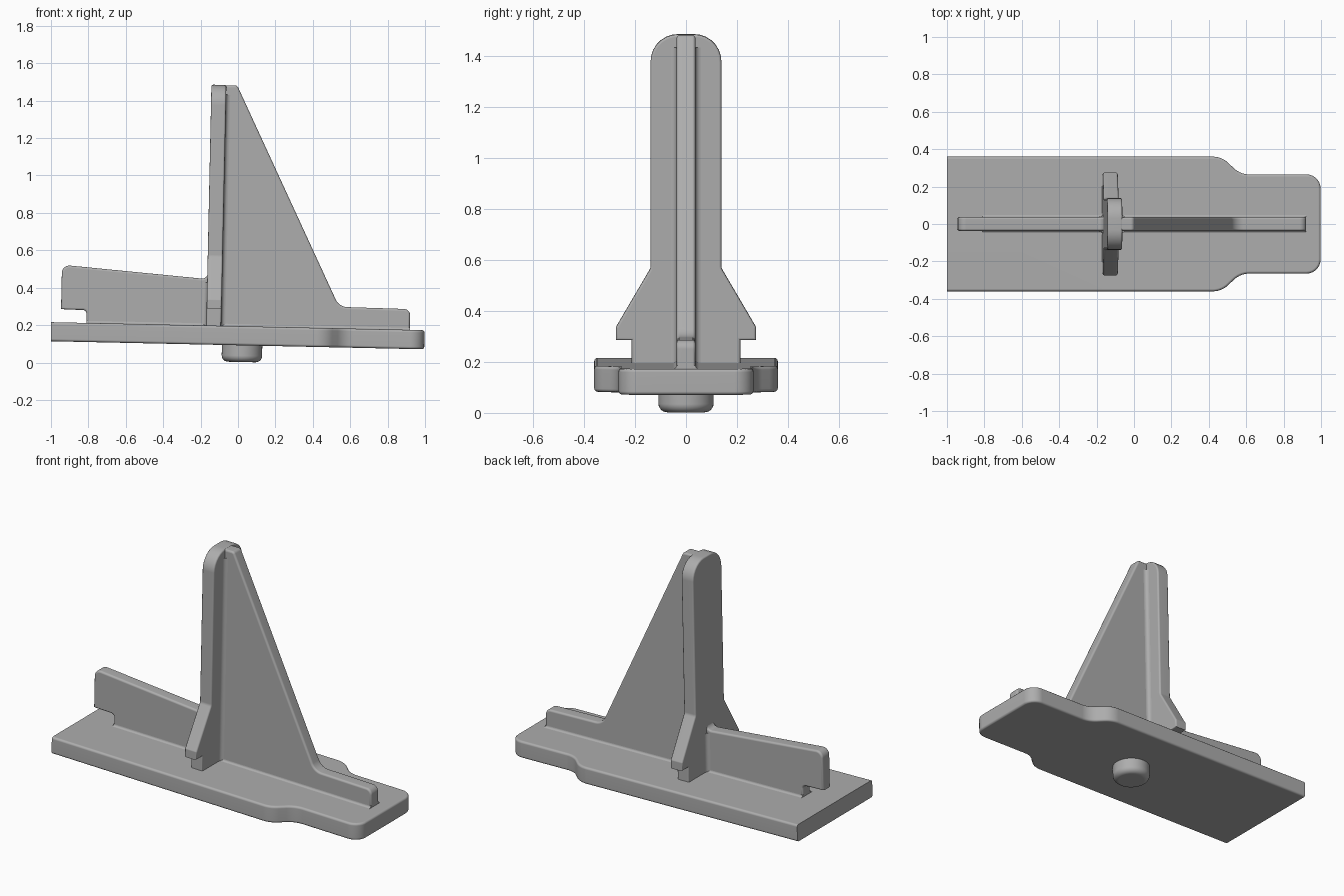
import bpy, bmesh, math
from mathutils import Vector

if "Cube" in bpy.data.objects:
    bpy.data.objects.remove(bpy.data.objects["Cube"])

TILT = 0.0215  # the whole model leans slightly forward

grey = bpy.data.materials.new("plain grey")
grey.diffuse_color = (0.42, 0.42, 0.42, 1)
grey.use_nodes = True
grey.node_tree.nodes["Principled BSDF"].inputs["Base Color"].default_value = grey.diffuse_color

PLANES = {
    "xz": lambda u, v, w: (u, w, v),
    "yz": lambda u, v, w: (w, u, v),
    "xy": lambda u, v, w: (u, v, w),
}


def rounded(points, steps=7):
    """Outline from (u, v, radius) corners, each radius becoming an arc."""
    out = []
    n = len(points)
    for i, (u, v, r) in enumerate(points):
        p = Vector((u, v))
        if r == 0:
            out.append(p)
            continue
        a = (Vector(points[i - 1][:2]) - p).normalized()
        b = (Vector(points[(i + 1) % n][:2]) - p).normalized()
        half = a.angle(b) / 2
        centre = p + (a + b).normalized() * (r / math.sin(half))
        start = p + a * (r / math.tan(half)) - centre
        end = p + b * (r / math.tan(half)) - centre
        sweep = math.pi - 2 * half
        for k in range(steps + 1):
            t = k / steps
            w0 = math.sin((1 - t) * sweep) / math.sin(sweep)
            w1 = math.sin(t * sweep) / math.sin(sweep)
            out.append(centre + start * w0 + end * w1)
    return out


def prism(name, outline, plane, lo, hi, bevel=0.0, segments=3, keep=None):
    """Extrude an outline and soften the rims of both caps."""
    place = PLANES[plane]
    bm = bmesh.new()
    rings = [[bm.verts.new(place(p[0], p[1], w)) for p in outline] for w in (lo, hi)]
    caps = [bm.faces.new(r) for r in rings]
    n = len(outline)
    for i in range(n):
        j = (i + 1) % n
        bm.faces.new((rings[0][i], rings[0][j], rings[1][j], rings[1][i]))
    bmesh.ops.recalc_face_normals(bm, faces=bm.faces[:])
    if bevel:
        rim = [e for c in caps for e in c.edges if keep is None or keep(e)]
        bmesh.ops.bevel(bm, geom=rim, offset=bevel, segments=segments,
                        profile=0.5, affect="EDGES", clamp_overlap=False)
    mesh = bpy.data.meshes.new(name)
    bm.to_mesh(mesh)
    bm.free()
    mesh.materials.append(grey)
    obj = bpy.data.objects.new(name, mesh)
    bpy.context.collection.objects.link(obj)
    obj.rotation_euler = (0, TILT, 0)
    bpy.ops.object.select_all(action="DESELECT")
    obj.select_set(True)
    bpy.context.view_layer.objects.active = obj
    bpy.ops.object.shade_smooth_by_angle(angle=math.radians(40))
    wn = obj.modifiers.new("even shading", "WEIGHTED_NORMAL")
    wn.keep_sharp = True
    return obj


def cove(u, v, su, sv, r):
    """Concave fillet section in a corner, opening towards (su, sv)."""
    pts = [(u - su * 0.01, v - sv * 0.01), (u + su * r, v - sv * 0.01)]
    for k in range(6):
        a = k / 5 * math.pi / 2
        pts.append((u + su * r * (1 - math.sin(a)), v + sv * r * (1 - math.cos(a))))
    pts.append((u - su * 0.01, v + sv * r))
    return pts


def mirrored(half):
    """Complete a half outline across u = 0."""
    return half + [(-u, v, r) for u, v, r in reversed(half)]


# Base plate: square tail, stepped shoulders, rounded nose
side = [(-1.003, 0.36, 0), (0.465, 0.36, 0.12), (0.565, 0.265, 0.12), (0.994, 0.265, 0.075)]
plate = side + [(x, -y, r) for x, y, r in reversed(side)]
prism("base_plate", rounded(plate), "xy", 0.092, 0.194, 0.013,
      keep=lambda e: any(v.co.x > -1.0 for v in e.verts))

# Round peg under the plate
peg = [(0.02 + 0.108 * math.cos(i * math.tau / 48), 0.108 * math.sin(i * math.tau / 48))
       for i in range(48)]
prism("peg", peg, "xy", 0.003, 0.15, 0.034, segments=6)

# Long fin: undercut tail, sloping back, tall spike and low nose rail
fin = [(-0.815, 0.15, 0), (-0.815, 0.262, 0.02), (-0.952, 0.265, 0),
       (-0.952, 0.502, 0.04), (-0.172, 0.442, 0.03), (-0.168, 1.478, 0),
       (-0.036, 1.481, 0.02), (0.534, 0.309, 0.07), (0.915, 0.305, 0.035),
       (0.915, 0.15, 0)]
prism("long_fin", rounded(fin), "xz", -0.037, 0.037, 0.012)

# Cross plate: rounded top, flared undercut feet
cross = mirrored([(0.213, 0.15, 0), (0.213, 0.283, 0), (0.275, 0.283, 0),
                  (0.275, 0.333, 0.012), (0.139, 0.565, 0.03), (0.139, 1.482, 0.108)])
prism("cross_plate", rounded(cross), "yz", -0.174, -0.094, 0.01)

# Coved joints between fin, cross plate and base
for s, label in ((1, "back"), (-1, "front")):
    prism("spike_cove_" + label, cove(-0.094, s * 0.037, 1, s, 0.022), "xy", 0.17, 1.43)
    prism("tail_cove_" + label, cove(-0.174, s * 0.037, -1, s, 0.022), "xy", 0.17, 0.425)
    prism("base_cove_" + label, cove(s * 0.037, 0.194, s, 1, 0.012), "yz", -0.815, 0.915)
